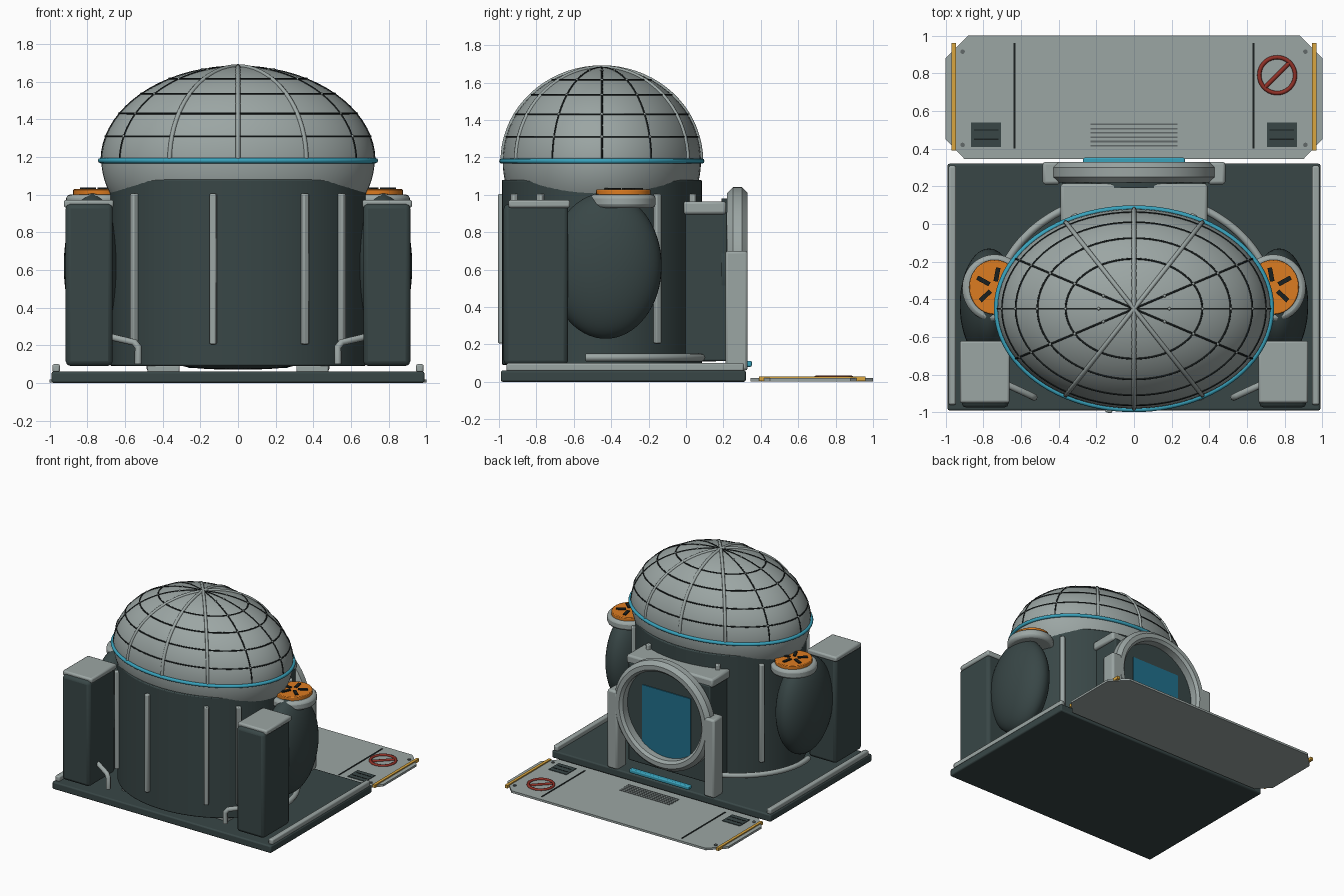
import bpy, bmesh
from math import sin, cos, pi, radians
from mathutils import Matrix, Vector

if "Cube" in bpy.data.objects:
    bpy.data.objects.remove(bpy.data.objects["Cube"])


def material(name, rgb):
    m = bpy.data.materials.new(name)
    m.use_nodes = True
    m.diffuse_color = (*rgb, 1)
    m.node_tree.nodes["Principled BSDF"].inputs["Base Color"].default_value = (*rgb, 1)
    return m


GREY = material("light grey", (0.33, 0.38, 0.37))
DARK = material("dark slate", (0.04, 0.062, 0.062))
BLACK = material("near black", (0.01, 0.014, 0.014))
CYAN = material("cyan", (0.04, 0.36, 0.50))
BLUE = material("door blue", (0.015, 0.16, 0.26))
ORANGE = material("orange", (0.72, 0.20, 0.015))
YELLOW = material("yellow", (0.70, 0.38, 0.05))
RED = material("red", (0.28, 0.03, 0.02))
MID = material("mid grey", (0.12, 0.14, 0.14))


def finish(name, bm, mat, bevel=0, smooth=True):
    bmesh.ops.recalc_face_normals(bm, faces=bm.faces)
    me = bpy.data.meshes.new(name)
    bm.to_mesh(me)
    bm.free()
    ob = bpy.data.objects.new(name, me)
    bpy.context.collection.objects.link(ob)
    me.materials.append(mat)
    if bevel:
        mod = ob.modifiers.new("bevel", "BEVEL")
        mod.width, mod.segments = bevel, 2
    if smooth:
        bpy.ops.object.select_all(action="DESELECT")
        ob.select_set(True)
        bpy.context.view_layer.objects.active = ob
        bpy.ops.object.shade_smooth_by_angle(angle=radians(35))
    return ob


def box(name, x, y, z, mat, bevel=0, turn=0):
    """Box from (min, max) pairs, optionally turned about its own z axis."""
    bm = bmesh.new()
    mid = Vector([(a + b) / 2 for a, b in (x, y, z)])
    size = [b - a for a, b in (x, y, z)]
    mtx = Matrix.Translation(mid) @ Matrix.Rotation(turn, 4, "Z") @ Matrix.Diagonal((*size, 1))
    bmesh.ops.create_cube(bm, size=1, matrix=mtx)
    return finish(name, bm, mat, bevel, bevel > 0)


def ellipsoid(name, centre, radii, mat, seg=48, rings=32):
    bm = bmesh.new()
    mtx = Matrix.Translation(centre) @ Matrix.Diagonal((*radii, 1))
    bmesh.ops.create_uvsphere(bm, u_segments=seg, v_segments=rings, radius=1, matrix=mtx)
    return finish(name, bm, mat)


def cylinder(name, centre, rx, ry, depth, mat, bevel=0, axis="Z", seg=64):
    bm = bmesh.new()
    rot = Matrix.Rotation(pi / 2, 4, "X") if axis == "Y" else Matrix()
    mtx = Matrix.Translation(centre) @ rot @ Matrix.Diagonal((rx, ry, depth, 1))
    bmesh.ops.create_cone(bm, cap_ends=True, segments=seg, radius1=1, radius2=1, depth=1, matrix=mtx)
    return finish(name, bm, mat, bevel)


def tube(name, points, radius, mat, cyclic=False):
    cu = bpy.data.curves.new(name, "CURVE")
    cu.dimensions = "3D"
    cu.bevel_depth, cu.bevel_resolution, cu.use_fill_caps = radius, 2, True
    sp = cu.splines.new("POLY")
    sp.points.add(len(points) - 1)
    for p, co in zip(sp.points, points):
        p.co = (*co, 1)
    sp.use_cyclic_u = cyclic
    cu.materials.append(mat)
    ob = bpy.data.objects.new(name, cu)
    bpy.context.collection.objects.link(ob)
    return ob


def arc(rx, ry, z, start=0, end=360, n=72, cy=-0.45, cx=0):
    angles = [radians(start + (end - start) * i / n) for i in range(n + (end - start < 360))]
    return [(cx + rx * cos(a), cy + ry * sin(a), z) for a in angles]


# Base plate, rails and feet
box("base_plate", (-.99, .99), (-.99, .32), (0, .06), DARK, .01)
for s, side in ((1, "left"), (-1, "right")):
    def sx(a, b):
        return tuple(sorted((s * a, s * b)))
    box(side + "_rail", sx(.945, .985), (-.96, .31), (.055, .1), GREY, .01)
    box(side + "_foot", sx(.31, .48), (-.82, -.1), (.055, .095), GREY, .008)

    # Corner tower with cap and pipe
    box(side + "_tower", sx(.665, .915), (-.975, -.63), (.09, .95), DARK, .025)
    box(side + "_tower_cap", sx(.66, .925), (-.95, -.62), (.93, .972), GREY, .012)
    tube(side + "_pipe", [(s * .53, -.92, .1), (s * .53, -.92, .19), (s * .55, -.91, .215),
                          (s * .68, -.85, .245)], .019, GREY)

    # Side tank with collar and vent lid
    ellipsoid(side + "_tank", (s * .77, -.43, .62), (.155, .30, .39), DARK)
    cylinder(side + "_tank_collar", (s * .74, -.34, .965), .172, .178, .07, GREY, .02)
    cylinder(side + "_vent_lid", (s * .74, -.335, 1.01), .135, .145, .036, ORANGE, .005)
    for i in range(5):
        a = 2 * pi * i / 5 + .5
        x, y = s * (.74 + .068 * cos(a)), -.335 + .068 * sin(a)
        box(side + "_vent_slot", (x - .037, x + .037), (y - .012, y + .012), (1.026, 1.036),
            BLACK, 0, s * a)

    # Portal pillar
    box(side + "_pillar", sx(.39, .485), (.21, .33), (.06, .7), GREY, .015)

    # Ramp trim
    box(side + "_ramp_stripe", sx(.945, .968), (.39, .96), (.004, .028), YELLOW)
    box(side + "_ramp_seam", sx(.629, .641), (.4, .96), (.018, .022), BLACK)
    box(side + "_ramp_panel", sx(.705, .865), (.41, .54), (.018, .024), DARK)
    for y in (.45, .5):
        box(side + "_panel_slat", sx(.72, .85), (y - .003, y + .003), (.023, .026), BLACK)
    for y in (.42, .915):
        cylinder(side + "_ramp_bolt", (s * .91, y, .02), .012, .012, .012, MID, seg=16)

# Drum body with upright ribs
cylinder("drum", (0, -.45, .585), .68, .535, .99, DARK, .008, seg=96)
ellipsoid("drum_bottom", (0, -.45, .095), (.3, .3, .025), DARK)
for deg in (-143, -101, -59, -37, 33, 63, 117, 147):
    a = radians(deg)
    x, y = .68 * cos(a), -.45 + .535 * sin(a)
    box("drum_rib", (x - .018, x + .018), (y - .028, y + .028), (.205, 1.005), GREY, .008,
        pi / 2 + a)
tube("base_hoop", arc(.74, .61, .13, -8, 188), .021, GREY)

# Dome with grid lines
C, R = Vector((0, -.45, 1.18)), (.725, .53, .5)


def dome_point(az, el, k=1.0):
    a, e = radians(az), radians(el)
    return C + k * Vector((R[0] * cos(a) * cos(e), R[1] * sin(a) * cos(e), R[2] * sin(e)))


ellipsoid("dome", C, R, GREY, 72, 48)
tube("dome_band", arc(.73, .535, 1.18, n=96), .014, CYAN, True)
for az in range(0, 360, 30):
    heavy = az % 180 in (60, 90, 120)
    tube("dome_rib" if heavy else "dome_line", [dome_point(az, e) for e in range(0, 91, 5)],
         .012 if heavy else .005, GREY if heavy else BLACK)
    for el in range(15, 76, 15):
        if not heavy:
            ellipsoid("dome_bead", dome_point(az, el), (.009,) * 3, GREY, 8, 6)
for el in range(15, 61, 15):
    tube("dome_ring", [dome_point(i * 5, el) for i in range(72)], .005, BLACK, True)

# Portal: vestibule, lintel, round frame and door
box("vestibule", (-.37, .37), (-.1, .22), (.11, .91), DARK, .01)
box("lintel", (-.39, .39), (-.02, .215), (.895, .965), GREY, .015)
cylinder("door_disc", (0, .22, .6), .38, .38, .06, DARK, axis="Y")
box("door_panel", (-.22, .22), (.245, .257), (.24, .78), BLUE)
bm = bmesh.new()
profile = [(.355, .24), (.375, .22), (.41, .22), (.44, .25), (.44, .3), (.41, .33), (.375, .33),
           (.355, .31)]
loops = []
for i in range(64):
    a = 2 * pi * i / 64
    loops.append([bm.verts.new((r * cos(a), y, .6 + r * sin(a))) for r, y in profile])
for i, here in enumerate(loops):
    there = loops[(i + 1) % len(loops)]
    for j in range(len(profile)):
        k = (j + 1) % len(profile)
        bm.faces.new((here[j], there[j], there[k], here[k]))
finish("door_frame", bm, GREY)
box("sill_light", (-.27, .27), (.31, .352), (.08, .112), CYAN, .008)

# Ramp with cut corners, grille and warning sign
bm = bmesh.new()
outline = [(-.88, 1), (.88, 1), (1, .88), (1, .45), (.9, .345), (-.9, .345), (-1, .45), (-1, .88)]
face = bm.faces.new([bm.verts.new((x, y, .002)) for x, y in outline])
top = bmesh.ops.extrude_face_region(bm, geom=[face])["geom"]
bmesh.ops.translate(bm, verts=[v for v in top if isinstance(v, bmesh.types.BMVert)], vec=(0, 0, .017))
finish("ramp", bm, GREY, smooth=False)
for i in range(6):
    y = .415 + i * .023
    box("ramp_grille", (-.23, .23), (y - .004, y + .004), (.018, .022), MID)
tube("sign_ring", arc(.095, .095, .022, cy=.79, cx=.76, n=40), .011, RED, True)
tube("sign_slash", [(.695, .725, .022), (.825, .855, .022)], .011, RED)
